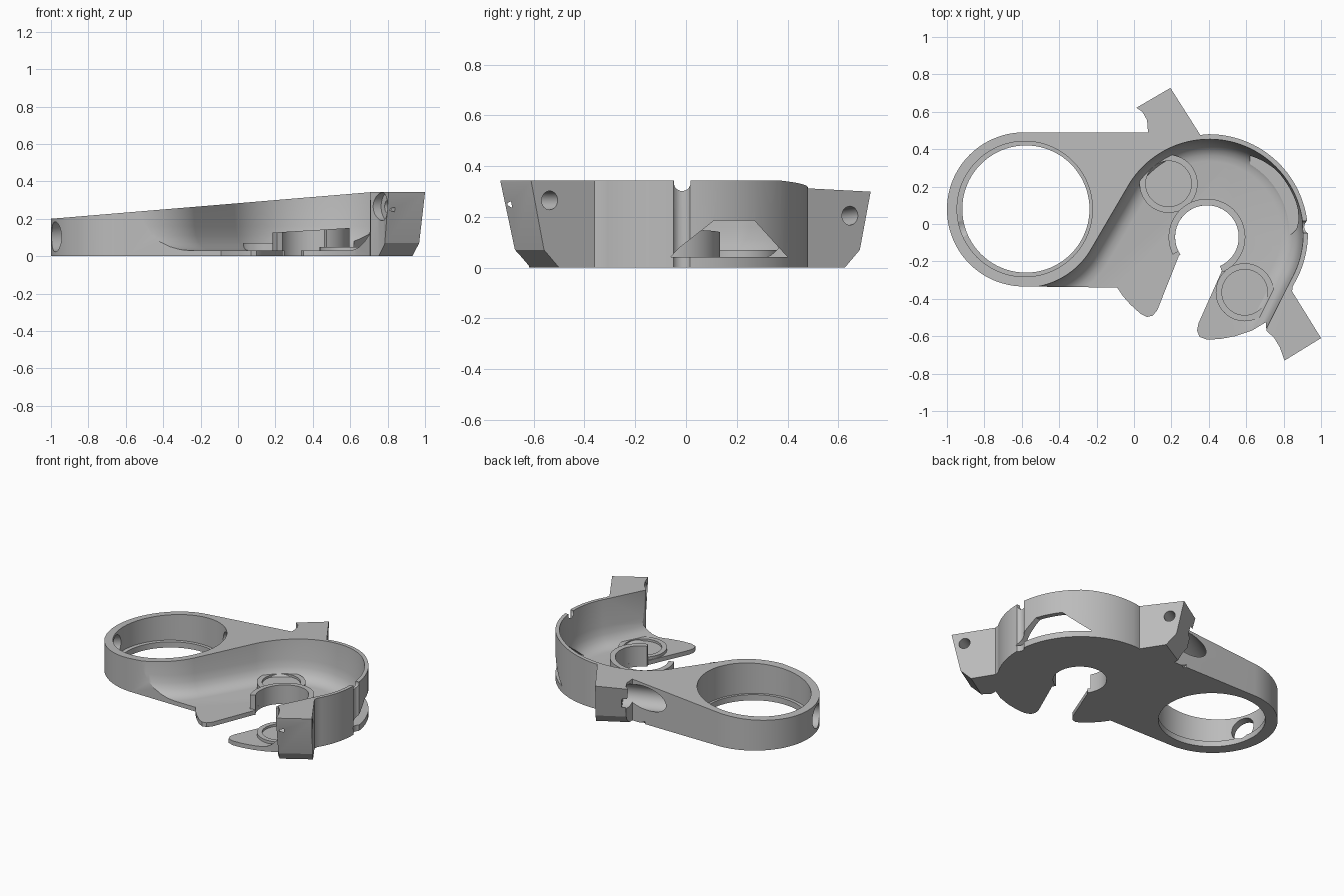
import bpy, bmesh, math
from mathutils import Vector

if "Cube" in bpy.data.objects:
    bpy.data.objects.remove(bpy.data.objects["Cube"])

grey = bpy.data.materials.new("cast_grey")
grey.diffuse_color = (0.5, 0.5, 0.5, 1)
grey.use_nodes = True
grey.node_tree.nodes["Principled BSDF"].inputs["Base Color"].default_value = grey.diffuse_color

RING = (-0.588, 0.078)    # clamp ring centre
BOWL = (0.40, -0.05)      # curved wall centre


def arc(c, r, a0, a1, n):
    return [(c[0] + r * math.cos(math.radians(a0 + (a1 - a0) * i / n)),
             c[1] + r * math.sin(math.radians(a0 + (a1 - a0) * i / n))) for i in range(n + 1)]


def loft(name, layers):
    """Closed solid through stacked loops of 3D points."""
    bm = bmesh.new()
    loops = [[bm.verts.new(p) for p in layer] for layer in layers]
    n = len(loops[0])
    for a, b in zip(loops, loops[1:]):
        for i in range(n):
            j = (i + 1) % n
            bm.faces.new((a[i], a[j], b[j], b[i]))
    bm.faces.new(loops[0][::-1])
    bm.faces.new(loops[-1])
    bmesh.ops.recalc_face_normals(bm, faces=bm.faces)
    me = bpy.data.meshes.new(name)
    bm.to_mesh(me)
    bm.free()
    ob = bpy.data.objects.new(name, me)
    bpy.context.collection.objects.link(ob)
    me.materials.append(grey)
    return ob


def prism(name, pts, z0, z1):
    return loft(name, [[(x, y, z) for x, y in pts] for z in (z0, z1)])


def rod(name, a, b, r, n=48):
    """Cylinder between two points."""
    a, b = Vector(a), Vector(b)
    q = (b - a).to_track_quat('Z', 'Y')
    ring = [q @ Vector((x, y, 0)) for x, y in arc((0, 0), r, 0, 360 - 360 / n, n - 1)]
    return loft(name, [[p + e for p in ring] for e in (a, b)])


def cut(ob, tool):
    m = ob.modifiers.new("cut", 'BOOLEAN')
    m.operation, m.object, m.solver = 'DIFFERENCE', tool, 'EXACT'
    bpy.context.view_layer.objects.active = ob
    bpy.ops.object.modifier_apply(modifier=m.name)
    bpy.data.objects.remove(tool)


def inset(pts, d):
    """Move a counter-clockwise outline inward by d."""
    out = []
    for i, p in enumerate(pts):
        p = Vector(p)
        e1 = (p - Vector(pts[i - 1])).normalized()
        e2 = (Vector(pts[(i + 1) % len(pts)]) - p).normalized()
        n1, n2 = Vector((-e1.y, e1.x)), Vector((-e2.y, e2.x))
        out.append(p + (n1 + n2) * d / max(1 + n1.dot(n2), 0.4))
    return out


# Full outline: floor lobes, open slot, two ears, curved wall and clamp ring
outline = [(-0.09, -0.34), (-0.06, -0.385), (-0.02, -0.43), (0.035, -0.48), (0.07, -0.497),
           (0.10, -0.49), (0.125, -0.46), (0.24, -0.17), (0.39, -0.07), (0.47, -0.25),
           (0.345, -0.53), (0.337, -0.57), (0.35, -0.603), (0.39, -0.618), (0.46, -0.615),
           (0.54, -0.60), (0.63, -0.57), (0.705, -0.525), (0.708, -0.57), (0.75, -0.61),
           (0.78, -0.66), (0.805, -0.73), (1.0, -0.61), (0.845, -0.36)]
outline += arc(BOWL, 0.53, -32, 92, 48)
outline += [(0.355, 0.475), (0.19, 0.735), (0.0, 0.63), (0.045, 0.60), (0.07, 0.555), (0.075, 0.488)]
outline += arc(RING, 0.412, 90, 270, 56)
body = prism("body", outline, 0, 0.45)

# Sloping top that levels off at the right
top = [(-1.3, 0.175), (0.72, 0.343), (1.3, 0.343), (1.3, 0.7), (-1.3, 0.7)]
cut(body, loft("top_cutter", [[(x, y, z) for x, z in top] for y in (-1, 1)]))

# Bowl with S-shaped wall and a soft cove down to the floor
path = arc(RING, 0.412, -84, -33, 18) + arc(BOWL, 0.505, 147, -30, 64)
path += [(0.71, -0.555), (0.69, -1.1), (-0.57, -1.1)]
path.reverse()
ccw = sum(a[0] * b[1] - b[0] * a[1] for a, b in zip(path, path[1:] + path[:1])) > 0
if not ccw:
    path.reverse()
cove = [(0.03, 0.12), (0.035, 0.088), (0.05, 0.06), (0.075, 0.037), (0.11, 0.022),
        (0.16, 0.012), (0.343, 0.0), (0.5, 0.0)]
cut(body, loft("bowl_cutter", [[(p[0], p[1], z) for p in inset(path, d)] for z, d in cove]))

# Clamp bore with a thin lip at the bottom
cut(body, rod("bore_cutter", (-0.578, 0.08, -0.1), (-0.578, 0.08, 0.5), 0.34, 80))
cut(body, rod("step_cutter", (-0.584, 0.08, 0.04), (-0.584, 0.08, 0.5), 0.362, 80))

# Round opening at the head of the slot
cut(body, rod("slot_cutter", (0.39, -0.07, -0.1), (0.39, -0.07, 0.25), 0.17, 64))

# Drafted and chamfered ends of the ears
prof = [(0, 0.343), (-0.06, 0.07), (-0.13, 0), (-0.13, -0.1), (0.3, -0.1), (0.3, 0.45), (0, 0.45)]
for mid, d in (((0.905, -0.67), (0.53, -0.85)), ((0.095, 0.6825), (-0.49, 0.87))):
    d = Vector(d).normalized()
    w = Vector((-d.y, d.x))
    cut(body, loft("ear_cutter", [[(mid[0] + d.x * s + w.x * k, mid[1] + d.y * s + w.y * k, z)
                                   for s, z in prof] for k in (-0.2, 0.2)]))

# Long bolt channel from the upper ear through the clamp ring, and the lower ear bolt hole
bolt = Vector((0.867, 0.498, 0.0)).normalized()
slope = Vector((0.867, 0.498, 0.072)).normalized()
ear_a, ear_b = Vector((0.245, 0.645, 0.205)), Vector((0.95, -0.54, 0.265))
cut(body, rod("channel_cutter", ear_a - slope * 0.17, ear_a - slope * 1.6, 0.08))
cut(body, rod("hole_cutter", ear_a + slope * 0.2, ear_a - slope * 0.3, 0.037, 32))
cut(body, rod("counterbore_cutter", ear_b - bolt * 0.17, ear_b - bolt * 0.4, 0.075))
cut(body, rod("hole_cutter", ear_b + bolt * 0.2, ear_b - bolt * 0.3, 0.037, 32))

# Window in the curved wall
win = [(-0.06, 0.042), (0.40, 0.042), (0.27, 0.185), (0.11, 0.185), (-0.03, 0.075)]
cut(body, loft("window_cutter", [[(x, y, z) for y, z in win] for x in (0.62, 1.2)]))

# Vertical groove and rim notch on the curved wall
cut(body, rod("groove_cutter", (0.95, -0.015, -0.1), (0.95, -0.015, 0.5), 0.04, 32))
cut(body, rod("notch_cutter", (0.8, -0.015, 0.335), (1.1, -0.015, 0.335), 0.033, 32))

# C-shaped collar around the slot opening, slightly sloped on top
collar_pts = arc((0.39, -0.07), 0.205, -66, 207, 60) + arc((0.39, -0.07), 0.17, 207, -66, 60)
collar = loft("slot_collar", [[(x, y, 0.01) for x, y in collar_pts],
                              [(x, y, 0.115 + 0.06 * x) for x, y in collar_pts]])

# Two round pads with raised rims
parts = [body, collar]
for name, x, y, h in (("upper_pad", 0.185, 0.215, 0.07), ("lower_pad", 0.592, -0.365, 0.05)):
    pad = rod(name, (x, y, 0.01), (x, y, h), 0.155, 64)
    cut(pad, rod("pad_cutter", (x, y, h - 0.015), (x, y, 0.3), 0.122, 64))
    cut(pad, rod("pad_slot_cutter", (0.39, -0.07, -0.1), (0.39, -0.07, 0.3), 0.17, 64))
    parts.append(pad)

# Smooth curved walls, sharp edges kept
bpy.ops.object.select_all(action='DESELECT')
for ob in parts:
    ob.select_set(True)
bpy.context.view_layer.objects.active = body
bpy.ops.object.shade_smooth_by_angle(angle=math.radians(28))
